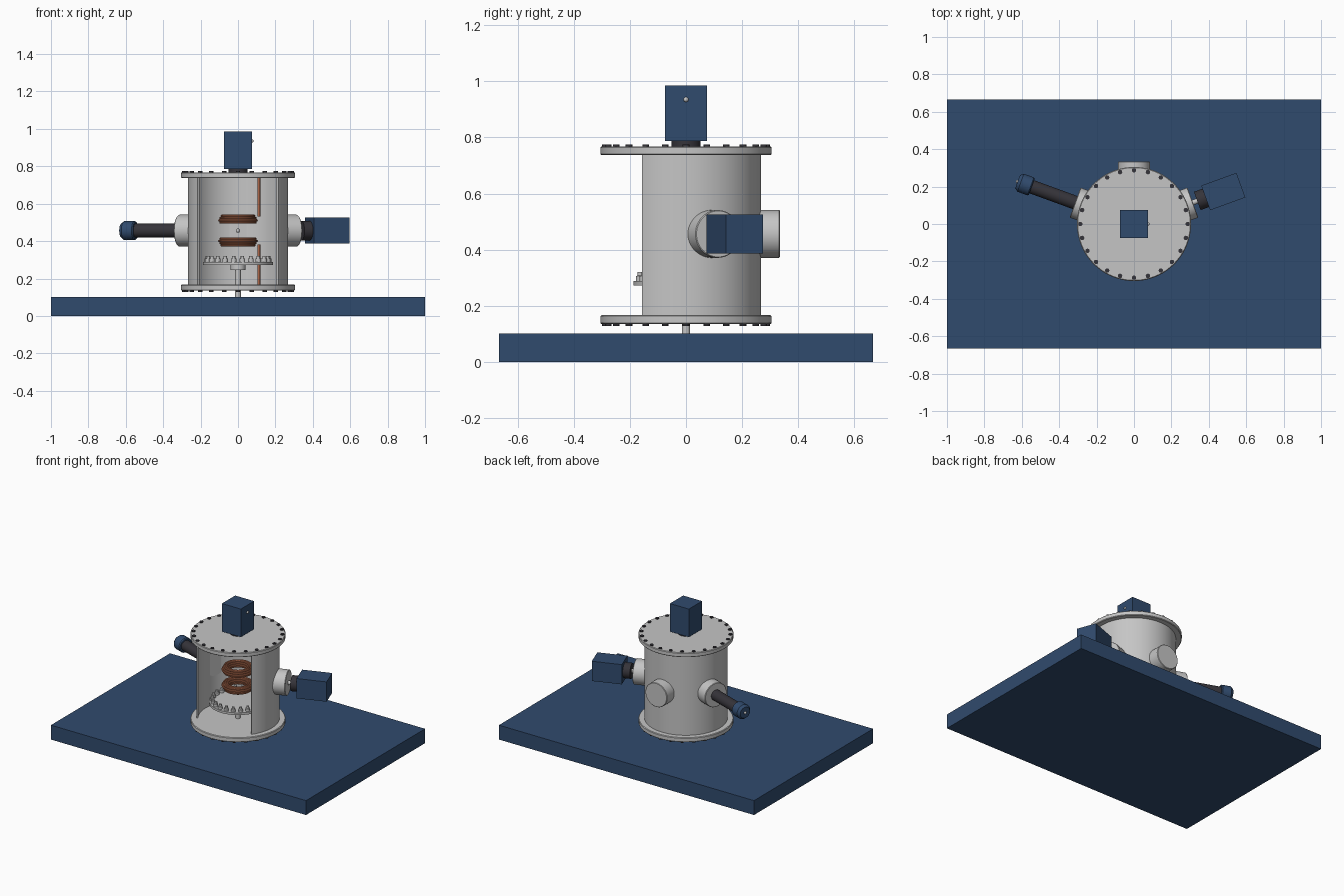
import bpy, bmesh, math
from mathutils import Vector, Matrix

if "Cube" in bpy.data.objects:
    bpy.data.objects.remove(bpy.data.objects["Cube"])


def material(name, rgb):
    m = bpy.data.materials.new(name)
    m.diffuse_color = (*rgb, 1)
    m.use_nodes = True
    m.node_tree.nodes["Principled BSDF"].inputs["Base Color"].default_value = m.diffuse_color
    return m


BLUE = material("navy_blue", (0.03, 0.07, 0.155))
STEEL = material("light_steel", (0.56, 0.56, 0.56))
DARK = material("dark_grey", (0.036, 0.034, 0.042))
COPPER = material("copper", (0.42, 0.14, 0.07))
AXIS_Z = 0.456          # height of the side ports


def finish(bm, name, mat, smooth=True):
    bmesh.ops.recalc_face_normals(bm, faces=bm.faces)
    me = bpy.data.meshes.new(name)
    bm.to_mesh(me)
    bm.free()
    ob = bpy.data.objects.new(name, me)
    bpy.context.collection.objects.link(ob)
    me.materials.append(mat)
    if smooth:
        bpy.ops.object.select_all(action='DESELECT')
        ob.select_set(True)
        bpy.context.view_layer.objects.active = ob
        bpy.ops.object.shade_smooth_by_angle(angle=math.radians(35))
    return ob


def box(name, size, matrix, mat):
    bm = bmesh.new()
    bmesh.ops.create_cube(bm, size=1, matrix=matrix @ Matrix.Diagonal((*size, 1)))
    return finish(bm, name, mat, False)


def add_lathe(bm, profile, matrix=Matrix(), seg=48, closed=False):
    """Revolve (radius, height) points about the local z axis."""
    rings = []
    for r, h in profile:
        rings.append([bm.verts.new(matrix @ Vector((r * math.cos(a), r * math.sin(a), h)))
                      for a in (2 * math.pi * i / seg for i in range(seg))])
    pairs = list(zip(rings, rings[1:])) + ([(rings[-1], rings[0])] if closed else [])
    for a, b in pairs:
        for i in range(seg):
            j = (i + 1) % seg
            bm.faces.new((a[i], a[j], b[j], b[i]))
    if not closed:
        bm.faces.new(rings[0])
        bm.faces.new(rings[-1])


def lathe(name, profile, mat, matrix=Matrix(), seg=48):
    bm = bmesh.new()
    add_lathe(bm, profile, matrix, seg)
    return finish(bm, name, mat)


def rod(name, r, z0, z1, mat, matrix=Matrix(), seg=48):
    return lathe(name, [(r, z0), (r, z1)], mat, matrix, seg)


def circle_of(name, count, radius, profile, mat, seg=12):
    """Repeat one small turned part around the z axis."""
    bm = bmesh.new()
    for i in range(count):
        a = 2 * math.pi * i / count
        add_lathe(bm, profile, Matrix.Translation((radius * math.cos(a), radius * math.sin(a), 0)), seg)
    return finish(bm, name, mat)


def ball(name, r, pos, mat):
    bm = bmesh.new()
    bmesh.ops.create_uvsphere(bm, u_segments=16, v_segments=10, radius=r,
                              matrix=Matrix.Translation(pos))
    return finish(bm, name, mat)


def outward(deg):
    """Local z points horizontally outward from the chamber axis."""
    return (Matrix.Translation((0, 0, AXIS_Z)) @ Matrix.Rotation(math.radians(deg), 4, 'Z')
            @ Matrix.Rotation(math.pi / 2, 4, 'Y'))


# Base table
box("base_table", (2, 1.333, 0.102), Matrix.Translation((0, 0, 0.051)), BLUE)

# Chamber wall, open at the front
bm = bmesh.new()
sections = []
steps = 64
for i in range(steps + 1):
    a = math.radians(-36 + 252 * i / steps)
    sections.append([bm.verts.new((r * math.cos(a), r * math.sin(a), z))
                     for r, z in ((0.267, 0.16), (0.267, 0.745), (0.256, 0.745), (0.256, 0.16))])
for s, t in zip(sections, sections[1:]):
    for k in range(4):
        n = (k + 1) % 4
        bm.faces.new((s[k], s[n], t[n], t[k]))
bm.faces.new(sections[0])
bm.faces.new(sections[-1])
finish(bm, "chamber_wall", STEEL)

# End flanges with bolt circles
for label, z0, z1, b0, b1 in (("top", 0.737, 0.768, 0.76, 0.774),
                              ("bottom", 0.135, 0.167, 0.128, 0.14)):
    lathe(label + "_flange", [(0.301, z0), (0.305, z0 + 0.004), (0.305, z1 - 0.004), (0.301, z1)],
          STEEL, seg=72)
    circle_of(label + "_flange_bolts", 24, 0.287, [(0.012, b0), (0.012, b1)], DARK)

# Side and back ports
for label, deg in (("right", 20), ("back", 90), ("left", 160)):
    lathe(label + "_port", [(0.085, 0.252), (0.085, 0.332), (0.082, 0.335)], STEEL, outward(deg))

# Top motor
rod("top_motor_neck", 0.052, 0.765, 0.79, DARK)
box("top_motor", (0.148, 0.148, 0.199), Matrix.Translation((0, 0, 0.886)), BLUE)
ball("top_motor_knob", 0.009, (0.074, 0, 0.935), STEEL)

# Right motor
right = outward(20)
rod("right_motor_shaft", 0.014, 0.33, 0.37, STEEL, right, 20)
rod("right_motor_neck", 0.052, 0.36, 0.412, DARK, right)
box("right_motor", (0.14, 0.14, 0.2), right @ Matrix.Translation((0, 0, 0.508)), BLUE)

# Left tube with end cap
left = outward(160)
rod("left_tube", 0.037, 0.33, 0.59, DARK, left)
lathe("left_cap", [(0.046, 0.582), (0.051, 0.588), (0.051, 0.645), (0.038, 0.662)], BLUE, left)
ball("left_cap_knob", 0.01, left @ Vector((0, 0, 0.662)), STEEL)

# Sample stage on its stem
rod("stage_stem", 0.015, 0.1, 0.25, STEEL, seg=24)
rod("stage_hub", 0.04, 0.245, 0.276, STEEL, seg=32)
rod("stage_plate", 0.187, 0.273, 0.289, STEEL, seg=64)
circle_of("stage_pegs", 22, 0.165,
          [(0.015, 0.287), (0.015, 0.306), (0.009, 0.308), (0.009, 0.321)], STEEL)
ball("sample", 0.011, (0, 0, AXIS_Z), STEEL)

# Pair of wound coils and their straight leads
for label, s, end in (("upper", 1, 0.737), ("lower", -1, 0.167)):
    bm = bmesh.new()
    for row, count in enumerate((3, 4, 3, 2)):
        z = AXIS_Z + s * (0.044 + 0.0115 * row)
        for k in range(count):
            r = 0.08 + 0.013 * (k - (count - 1) / 2)
            loop = [(r + 0.0068 * math.cos(t), z + 0.0068 * math.sin(t))
                    for t in (math.pi * q / 4 for q in range(8))]
            add_lathe(bm, loop, closed=True)
    finish(bm, label + "_coil", COPPER)
    z0, z1 = sorted((AXIS_Z + s * 0.075, end))
    rod(label + "_coil_lead", 0.008, z0, z1, COPPER, Matrix.Translation((0.111, 0, 0)), 16)
